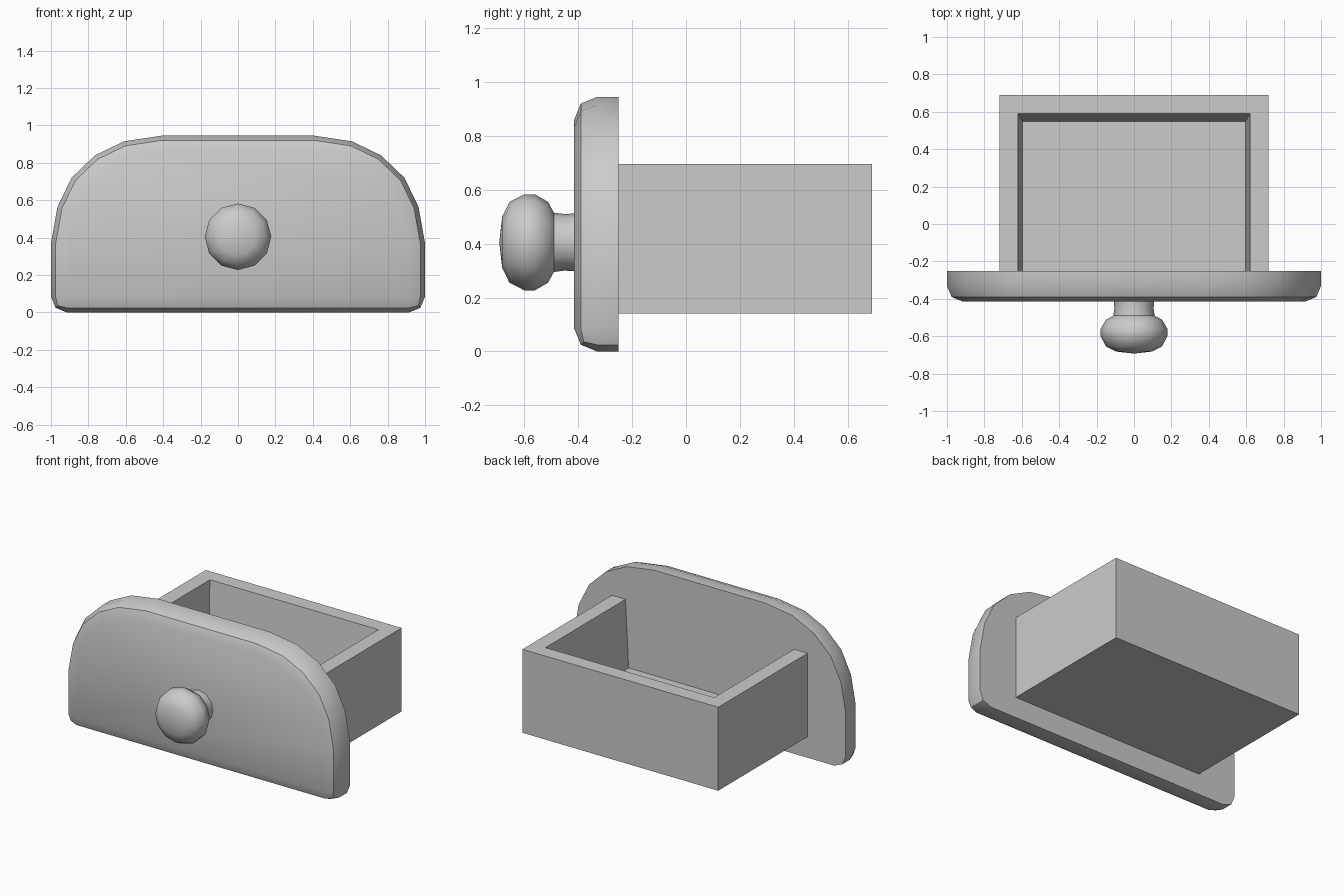
import bpy, bmesh, math

cube = bpy.data.objects.get("Cube")
if cube:
    bpy.data.objects.remove(cube, do_unlink=True)

grey = bpy.data.materials.new("plain grey")
grey.use_nodes = True
grey.diffuse_color = (0.6, 0.6, 0.6, 1)
grey.node_tree.nodes["Principled BSDF"].inputs["Base Color"].default_value = (0.6, 0.6, 0.6, 1)


def finish(name, bm, smooth_angle=None):
    bmesh.ops.recalc_face_normals(bm, faces=bm.faces[:])
    mesh = bpy.data.meshes.new(name)
    bm.to_mesh(mesh)
    bm.free()
    mesh.materials.append(grey)
    obj = bpy.data.objects.new(name, mesh)
    bpy.context.collection.objects.link(obj)
    if smooth_angle:
        bpy.ops.object.select_all(action='DESELECT')
        obj.select_set(True)
        bpy.context.view_layer.objects.active = obj
        bpy.ops.object.shade_smooth_by_angle(angle=math.radians(smooth_angle))
    return obj


# Front panel: arched outline, extruded, with a rounded front rim and lower corners
FRONT, BACK, ROUND = -0.415, -0.25, 0.085
half = [(1, 0), (1, 0.37), (0.965, 0.565), (0.89, 0.72),
        (0.765, 0.84), (0.61, 0.915), (0.41, 0.945)]
outline = half + [(-x, z) for x, z in reversed(half)]
bm = bmesh.new()
face = bm.faces.new([bm.verts.new((x, BACK, z)) for x, z in outline])
ext = bmesh.ops.extrude_face_region(bm, geom=[face], use_keep_orig=True)
for v in ext["geom"]:
    if isinstance(v, bmesh.types.BMVert):
        v.co.y = FRONT
bmesh.ops.recalc_face_normals(bm, faces=bm.faces[:])
rim = [e for e in bm.edges
       if all(abs(v.co.y - FRONT) < 1e-4 for v in e.verts)
       or all(v.co.z < 1e-4 and abs(v.co.x) > 0.99 for v in e.verts)
       and abs(e.verts[0].co.x - e.verts[1].co.x) < 1e-4]
bmesh.ops.bevel(bm, geom=rim, offset=ROUND, offset_type='OFFSET',
                segments=2, profile=0.5, affect='EDGES', clamp_overlap=True)
finish("front_panel", bm, 40)

# Drawer box: U-shaped walls with slightly sloping insides and a thick floor
BOTTOM, FLOOR, TOP = 0.14, 0.245, 0.695


def u_corners(bm, x, y, z):
    return [bm.verts.new(p) for p in ((-x, BACK, z), (-x, y, z), (x, y, z), (x, BACK, z))]


bm = bmesh.new()
loops = [u_corners(bm, 0.72, 0.69, BOTTOM), u_corners(bm, 0.72, 0.69, TOP),
         u_corners(bm, 0.62, 0.59, TOP), u_corners(bm, 0.597, 0.547, FLOOR)]
for a, b in zip(loops, loops[1:]):
    for i in range(3):
        bm.faces.new((a[i], a[i + 1], b[i + 1], b[i]))
bm.faces.new(loops[0])
bm.faces.new(loops[-1])
bm.faces.new([l[0] for l in loops] + [l[3] for l in reversed(loops)])
finish("drawer_box", bm)

# Knob: stem and rounded head turned around the front-to-back axis
KNOB_Z, SIDES = 0.405, 12
profile = [(-0.40, 0.108), (-0.45, 0.105), (-0.49, 0.11), (-0.512, 0.15),
           (-0.56, 0.178), (-0.60, 0.178), (-0.655, 0.15), (-0.682, 0.095)]
bm = bmesh.new()
rings = []
for y, r in profile:
    rings.append([bm.verts.new((r * math.cos(i * math.tau / SIDES), y,
                                KNOB_Z + r * math.sin(i * math.tau / SIDES)))
                  for i in range(SIDES)])
tip = bm.verts.new((0, -0.693, KNOB_Z))
for i in range(SIDES):
    j = (i + 1) % SIDES
    for a, b in zip(rings, rings[1:]):
        bm.faces.new((a[i], a[j], b[j], b[i]))
    bm.faces.new((rings[-1][i], rings[-1][j], tip))
bm.faces.new(rings[0])
finish("knob", bm, 50)
